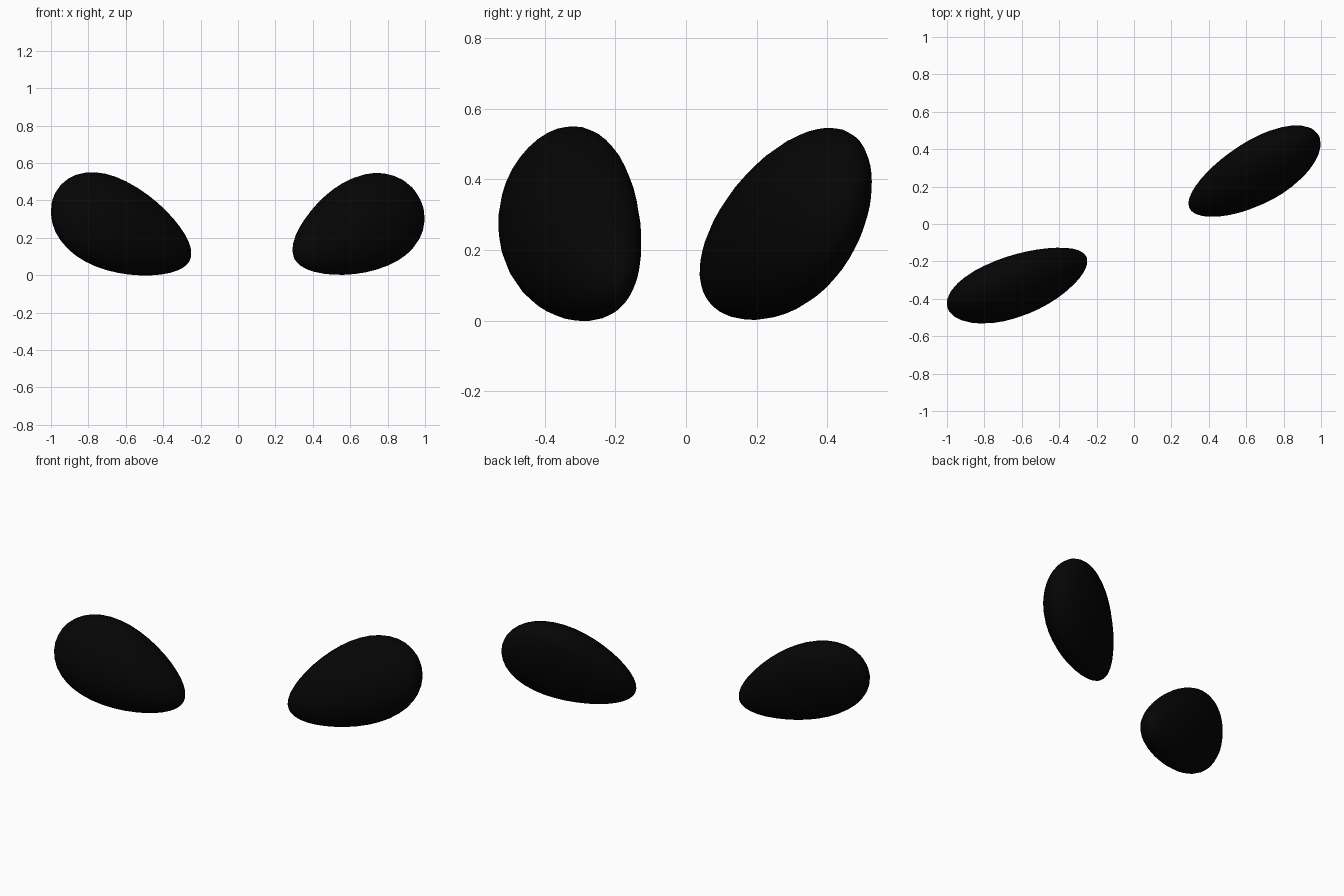
import bpy
import bmesh
from mathutils import Matrix, Vector

cube = bpy.data.objects.get("Cube")
if cube:
    bpy.data.objects.remove(cube, do_unlink=True)

# Black material
black = bpy.data.materials.new("near_black")
black.use_nodes = True
colour = (0.0015, 0.0015, 0.0015, 1)
black.diffuse_color = colour
black.node_tree.nodes["Principled BSDF"].inputs["Base Color"].default_value = colour

LENGTH, HEIGHT, DEPTH = 0.417, 0.246, 0.153   # radii of each egg
TALL_TAPER = 0.25    # the outer end is taller than the inner end
DEPTH_TAPER = 0.12   # and slightly thicker
RIM_BOW = 0.03       # upper and lower rims curve towards the back
END_BOW = 0.025      # and so do the two ends


def make_eye(name, centre, long_axis, tall_axis):
    """Tapered, bowed egg; long_axis points to the wide outer end."""
    along = Vector(long_axis).normalized()
    tall = Vector(tall_axis)
    tall = (tall - along * tall.dot(along)).normalized()
    front = along.cross(tall)
    if front.y > 0:
        front.negate()

    bm = bmesh.new()
    bmesh.ops.create_uvsphere(bm, u_segments=32, v_segments=20, radius=1,
                              matrix=Matrix.Rotation(1.5707963, 4, "Y"))
    for v in bm.verts:
        u, t, d = v.co
        rise = t * HEIGHT * (1 + TALL_TAPER * u)
        out = d * DEPTH * (1 + DEPTH_TAPER * u) - RIM_BOW * t * t - END_BOW * u * u
        v.co = Vector(centre) + along * u * LENGTH + tall * rise + front * out

    bmesh.ops.recalc_face_normals(bm, faces=bm.faces)
    for f in bm.faces:
        f.smooth = True
    mesh = bpy.data.meshes.new(name)
    bm.to_mesh(mesh)
    bm.free()
    mesh.materials.append(black)
    obj = bpy.data.objects.new(name, mesh)
    bpy.context.collection.objects.link(obj)


# The pair of slanted eyes
make_eye("left_eye", (0.644, 0.26, 0.257),
         (0.784, 0.488, 0.384), (-0.475, 0.087, 0.876))
make_eye("right_eye", (-0.611, -0.33, 0.255),
         (-0.872, -0.291, 0.393), (0.287, 0.363, 0.886))
